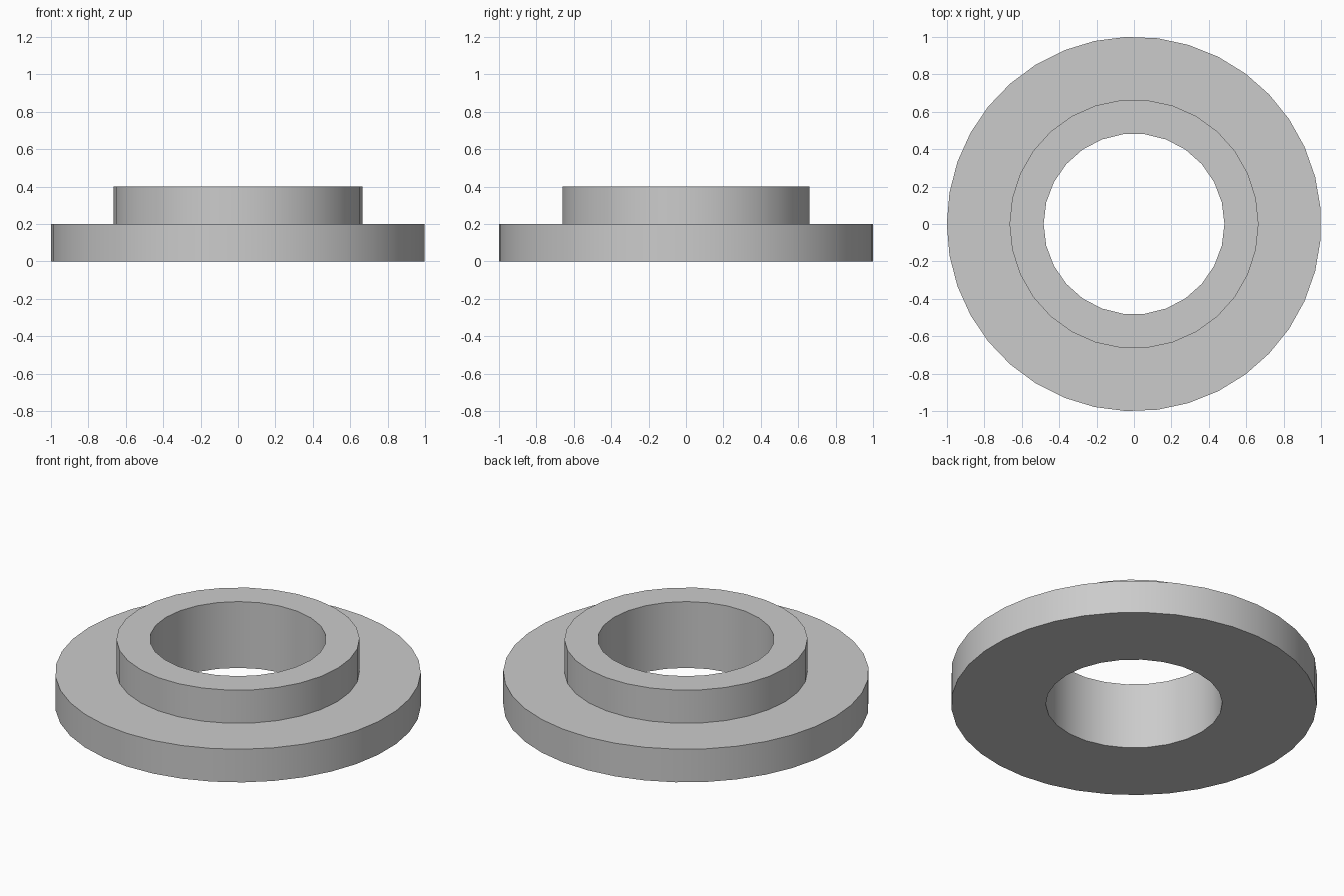
import bpy
from math import pi

default = bpy.data.objects.get("Cube")
if default:
    bpy.data.objects.remove(default, do_unlink=True)

# Plain grey material
grey = bpy.data.materials.new("plain grey")
grey.use_nodes = True
colour = (0.6, 0.6, 0.6, 1.0)
grey.diffuse_color = colour
grey.node_tree.nodes["Principled BSDF"].inputs["Base Color"].default_value = colour


def disc(name, sides, radius, bottom, top):
    """Upright cylinder with one corner pointing to -x."""
    bpy.ops.mesh.primitive_cylinder_add(
        vertices=sides, radius=radius, depth=top - bottom,
        location=(0, 0, (bottom + top) / 2), rotation=(0, 0, pi / 2))
    obj = bpy.context.object
    obj.name = name
    obj.data.materials.append(grey)
    bpy.ops.object.transform_apply(location=True, rotation=True, scale=True)
    return obj


def combine(target, other, operation):
    mod = target.modifiers.new(operation.lower(), "BOOLEAN")
    mod.operation = operation
    mod.solver = "EXACT"
    mod.object = other
    bpy.ops.object.select_all(action="DESELECT")
    target.select_set(True)
    bpy.context.view_layer.objects.active = target
    bpy.ops.object.modifier_apply(modifier=mod.name)
    bpy.data.objects.remove(other, do_unlink=True)


# Wide flange with a raised hub
bushing = disc("flanged_bushing", 37, 1.0, 0.0, 0.2)
combine(bushing, disc("hub", 30, 0.665, 0.1, 0.4), "UNION")

# Bore through both
combine(bushing, disc("bore_cutter", 26, 0.483, -0.2, 0.6), "DIFFERENCE")

# Smooth round walls, crisp rims
bpy.ops.object.shade_smooth_by_angle(angle=pi / 6)
